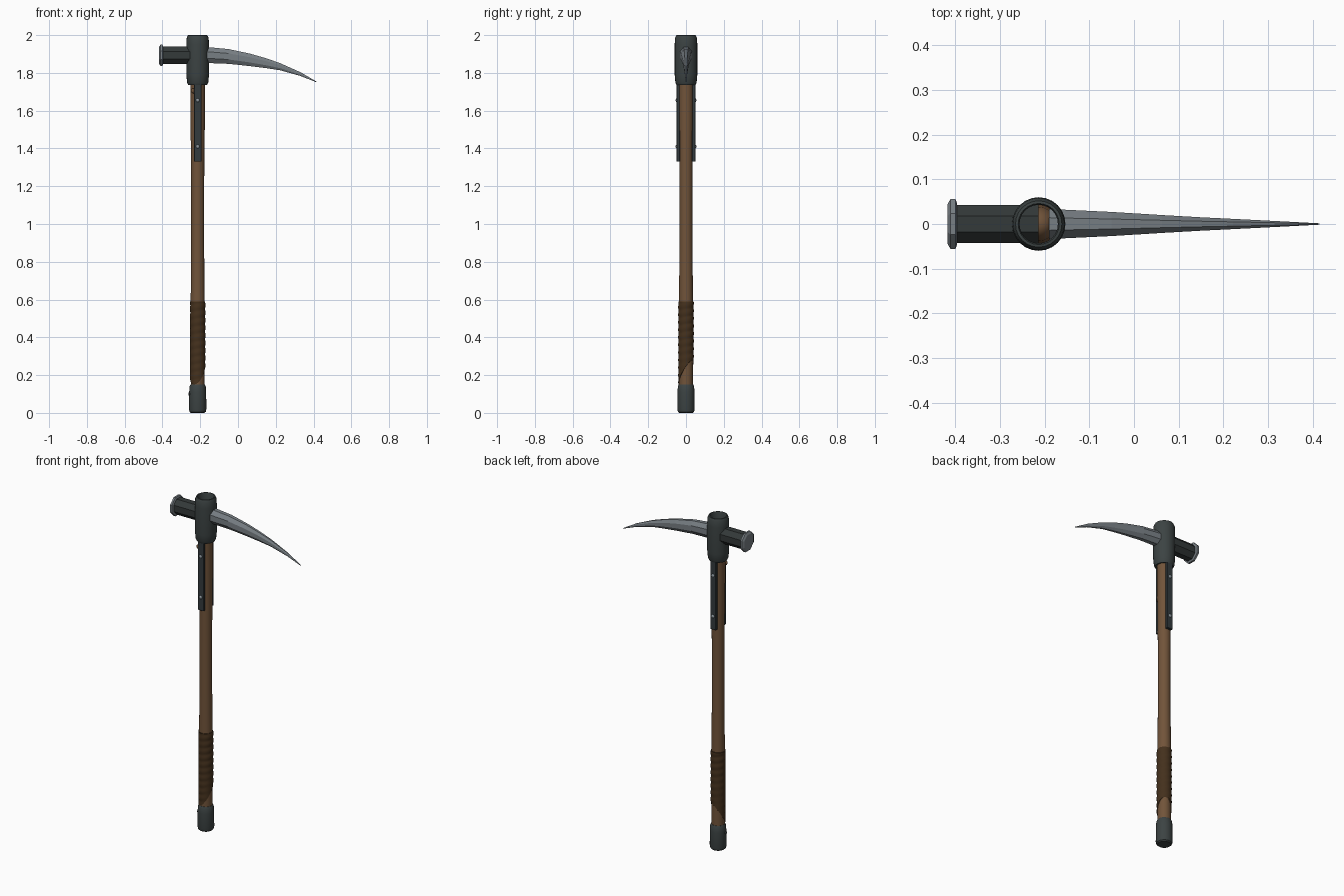
import bpy, bmesh, math
from mathutils import Vector

if "Cube" in bpy.data.objects:
    bpy.data.objects.remove(bpy.data.objects["Cube"])

CX = -0.2135  # handle axis


def mat(name, col):
    m = bpy.data.materials.new(name)
    m.diffuse_color = (*col, 1)
    m.use_nodes = True
    m.node_tree.nodes["Principled BSDF"].inputs["Base Color"].default_value = m.diffuse_color
    return m


IRON = mat("dark_iron", (0.045, 0.056, 0.056))
HAMMER = mat("black_iron", (0.034, 0.041, 0.041))
STRAP = mat("blue_iron", (0.033, 0.043, 0.048))
STEEL = mat("steel", (0.19, 0.215, 0.235))
RIVET = mat("rivet_steel", (0.26, 0.30, 0.33))
WOOD = mat("wood", (0.165, 0.088, 0.042))
LEATHER = mat("leather", (0.058, 0.030, 0.012))


def finish(name, bm, material, smooth=None):
    bmesh.ops.recalc_face_normals(bm, faces=bm.faces)
    me = bpy.data.meshes.new(name)
    bm.to_mesh(me)
    bm.free()
    me.materials.append(material)
    ob = bpy.data.objects.new(name, me)
    bpy.context.collection.objects.link(ob)
    if smooth:
        bpy.ops.object.select_all(action='DESELECT')
        ob.select_set(True)
        bpy.context.view_layer.objects.active = ob
        bpy.ops.object.shade_smooth_by_angle(angle=math.radians(smooth))
    return ob


def loft(name, rings, material, smooth=None, caps=True):
    """Skin a list of rings, each a list of points."""
    bm = bmesh.new()
    vs = [[bm.verts.new(p) for p in r] for r in rings]
    n = len(vs[0])
    for a, b in zip(vs, vs[1:]):
        for i in range(n):
            j = (i + 1) % n
            bm.faces.new((a[i], a[j], b[j], b[i]))
    if caps:
        bm.faces.new(vs[0])
        bm.faces.new(vs[-1])
    return finish(name, bm, material, smooth)


def lathe(name, profile, material, n=24, smooth=35):
    """Turn (radius, z) pairs around the handle axis."""
    rings = [[(CX + r * math.cos(2 * math.pi * i / n), r * math.sin(2 * math.pi * i / n), z)
              for i in range(n)] for r, z in profile]
    return loft(name, rings, material, smooth)


def octagon(x, z, hw, hh):
    k = 1 / math.cos(math.pi / 8)
    return [(x, hw * k * math.cos(math.pi * (i + .5) / 4), z + hh * k * math.sin(math.pi * (i + .5) / 4))
            for i in range(8)]


def stud(name, loc, axis, r, material):
    bm = bmesh.new()
    bmesh.ops.create_uvsphere(bm, u_segments=10, v_segments=6, radius=r)
    q = Vector(axis).to_track_quat('Z', 'Y')
    for v in bm.verts:
        v.co = q @ Vector((v.co.x, v.co.y, v.co.z * 0.6)) + Vector(loc)
    return finish(name, bm, material, 40)


# wooden handle with domed top, recessed in the head socket
lathe("handle", [(0.036, 0.05), (0.037, 0.25), (0.037, 0.6), (0.034, 0.9), (0.034, 1.15), (0.036, 1.4),
                 (0.039, 1.6), (0.039, 1.74), (0.043, 1.86), (0.038, 1.90), (0.026, 1.925),
                 (0.010, 1.935)], WOOD)

# iron pommel
lathe("pommel", [(0.036, 0), (0.043, 0.006), (0.046, 0.02), (0.045, 0.11), (0.043, 0.14), (0.038, 0.15)], IRON)
stud("pommel_pin", (CX - 0.044, -0.01, 0.10), (-1, 0, 0), 0.009, IRON)

# head socket, open on top
lathe("head_socket", [(0.038, 1.74), (0.050, 1.736), (0.056, 1.748), (0.060, 1.79), (0.060, 1.95),
                      (0.058, 1.985), (0.052, 1.999), (0.046, 2.0), (0.043, 1.992), (0.043, 1.86)], IRON)

# leather grip wound in overlapping turns, lower edge cut on a slant
N, TURNS, STEPS = 24, 11, 5
rings = []
for k in range(TURNS * STEPS + 1):
    ring = []
    for i in range(N):
        a = 2 * math.pi * i / N
        low = 0.215 + 0.065 * math.cos(a - math.radians(60))
        t = k / (TURNS * STEPS)
        z = 0.59 + (low - 0.59) * t
        phase = ((0.59 - z) / 0.04 + i / N) % 1
        r = 0.0385 + 0.003 * math.sin(math.pi * phase)
        ring.append((CX + r * math.cos(a), r * math.sin(a), z))
    rings.append(ring)
loft("leather_grip", rings, LEATHER, 30)

# hammer shank and its flared striking face
loft("hammer_shank", [octagon(x, 1.893, 0.043, 0.046) for x in (-0.40, CX)], HAMMER)
loft("hammer_face", [octagon(x, 1.893, h, h) for x, h in
                     ((-0.396, 0.046), (-0.400, 0.056), (-0.411, 0.056), (-0.418, 0.044))], STEEL)

# curved tapering pick
pick = [(-0.19, 1.895, 0.034, 0.043), (-0.155, 1.894, 0.032, 0.042), (-0.05, 1.887, 0.027, 0.039),
        (0.063, 1.869, 0.020, 0.033), (0.15, 1.851, 0.015, 0.026), (0.222, 1.833, 0.0115, 0.019),
        (0.33, 1.794, 0.006, 0.010), (0.416, 1.752, 0.0015, 0.002)]
loft("pick", [octagon(*p) for p in pick], STEEL)

# riveted straps, front and back
for side, label in ((-1, "front"), (1, "back")):
    bm = bmesh.new()
    bmesh.ops.create_cube(bm, size=1)
    for v in bm.verts:
        v.co = (CX + v.co.x * 0.038, side * 0.041 + v.co.y * 0.016, 1.54 + v.co.z * 0.42)
    bmesh.ops.bevel(bm, geom=bm.edges[:], offset=0.002, segments=1, affect='EDGES')
    finish(label + "_strap", bm, STRAP)
    for z in (1.655, 1.41):
        stud(label + "_rivet", (CX, side * 0.049, z), (0, side, 0), 0.010, RIVET)

# small wooden peg under the socket
stud("peg", (CX - 0.022, -0.038, 1.705), (0, -1, 0), 0.014, WOOD)
